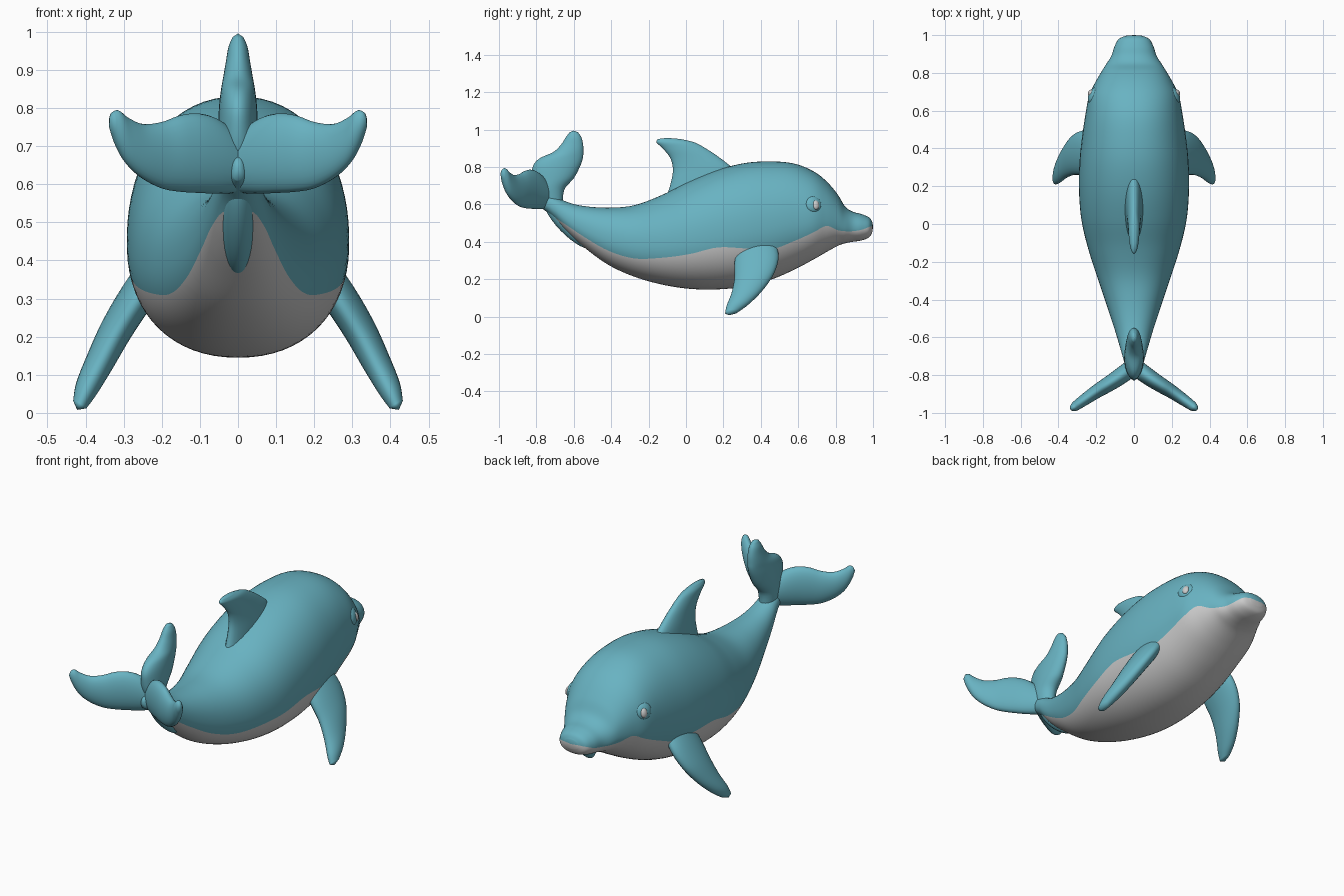
import bpy, bmesh, math
from mathutils import Vector, Matrix

if "Cube" in bpy.data.objects:
    bpy.data.objects.remove(bpy.data.objects["Cube"])


def material(name, rgb):
    m = bpy.data.materials.new(name)
    m.diffuse_color = (*rgb, 1)
    m.use_nodes = True
    m.node_tree.nodes["Principled BSDF"].inputs["Base Color"].default_value = m.diffuse_color
    return m


TEAL = material("teal skin", (0.14, 0.45, 0.54))
GREY = material("pale grey belly", (0.60, 0.60, 0.60))


def smooth_rows(rows, n):
    """Catmull-Rom resampling of a table of stations."""
    out = []
    for i in range(len(rows) - 1):
        p0, p1 = rows[max(i - 1, 0)], rows[i]
        p2, p3 = rows[i + 1], rows[min(i + 2, len(rows) - 1)]
        for k in range(n):
            t = k / n
            out.append([0.5 * (2 * b + (c - a) * t + (2 * a - 5 * b + 4 * c - d) * t * t
                               + (3 * b - a - 3 * c + d) * t ** 3)
                        for a, b, c, d in zip(p0, p1, p2, p3)])
    out.append(list(rows[-1]))
    return out


def loft(name, rings, start, end, mats, rule=lambda i, j: 0):
    """Skin closed rings and close both ends with a pole."""
    bm = bmesh.new()
    vs = [[bm.verts.new(p) for p in r] for r in rings]
    n = len(vs[0])
    for i in range(len(vs) - 1):
        for j in range(n):
            f = bm.faces.new((vs[i][j], vs[i][(j + 1) % n], vs[i + 1][(j + 1) % n], vs[i + 1][j]))
            f.material_index = rule(i, j)
    for ring, pole, i in ((vs[0], start, 0), (vs[-1], end, len(vs) - 1)):
        p = bm.verts.new(pole)
        for j in range(n):
            f = bm.faces.new((ring[j], ring[(j + 1) % n], p))
            f.material_index = rule(i, j)
    bmesh.ops.recalc_face_normals(bm, faces=bm.faces)
    return finish(name, bm, mats)


def finish(name, bm, mats):
    for f in bm.faces:
        f.smooth = True
    me = bpy.data.meshes.new(name)
    bm.to_mesh(me)
    bm.free()
    for m in mats:
        me.materials.append(m)
    ob = bpy.data.objects.new(name, me)
    bpy.context.collection.objects.link(ob)
    return ob


def blade(name, rows, chord, normal, tip, side=1):
    """Fin from stations (x, y, z, half chord, half thickness)."""
    chord, normal = Vector(chord).normalized(), Vector(normal).normalized()
    rings = []
    for x, y, z, h, th in smooth_rows(rows, 5):
        ring = []
        for k in range(28):
            a = 2 * math.pi * k / 28
            p = Vector((x, y, z)) + chord * h * math.cos(a) + normal * th * math.sin(a)
            ring.append((p.x * side, p.y, p.z))
        rings.append(ring)
    x, y, z = rows[0][:3]
    loft(name, rings, (x * side, y, z), (tip[0] * side, tip[1], tip[2]), [TEAL])


def ellipsoid(name, centre, rot, radii, mat):
    bm = bmesh.new()
    bmesh.ops.create_uvsphere(bm, u_segments=28, v_segments=16, radius=1)
    bm.transform(Matrix.Translation(centre) @ rot.to_4x4() @ Matrix.Diagonal((*radii, 1)))
    return finish(name, bm, [mat])


# Body: y, top z, bottom z, half width, height of the colour edge
BODY = [
    (-.82, .665, .61, .015, .5), (-.78, .68, .585, .04, .5), (-.72, .655, .54, .055, .535),
    (-.64, .615, .455, .078, .49), (-.55, .592, .375, .105, .43), (-.42, .583, .28, .148, .355),
    (-.28, .595, .215, .195, .312), (-.13, .65, .172, .243, .315), (.02, .725, .149, .278, .335),
    (.17, .785, .146, .291, .37), (.32, .822, .162, .289, .365), (.46, .83, .2, .275, .362),
    (.58, .818, .252, .257, .405), (.68, .778, .305, .238, .45), (.75, .725, .345, .205, .485),
    (.81, .655, .378, .17, .463), (.85, .59, .392, .145, .457), (.89, .562, .4, .12, .457),
    (.94, .548, .408, .103, .465), (.98, .53, .425, .08, .48), (.997, .505, .455, .04, .485)]
P, UP, LOW = 0.92, 40, 28


def spow(v, p):
    return math.copysign(abs(v) ** p, v)


stations = smooth_rows(BODY, 6)
rings = []
for y, top, bot, w, zb in stations:
    zc = bot + 0.46 * (top - bot)
    d = zb - zc
    d /= (top - zc) if d > 0 else (zc - bot)
    a0 = math.asin(spow(max(-.97, min(.97, d)), 1 / P))
    # the colour edge always falls on a vertex row
    angles = [a0 + (math.pi - 2 * a0) * k / UP for k in range(UP)]
    angles += [math.pi - a0 + (math.pi + 2 * a0) * k / LOW for k in range(LOW)]
    ring = []
    for a in angles:
        s = math.sin(a)
        ring.append((w * spow(math.cos(a), P), y,
                     zc + spow(s, P) * ((top - zc) if s > 0 else (zc - bot))))
    rings.append(ring)
loft("body", rings, (0, -.83, .64), (0, 1.0, .482), [TEAL, GREY],
     lambda i, j: 1 if j >= UP and stations[i][0] > -.71 else 0)

# Teal keel under the tail root
ellipsoid("tail_keel", Vector((0, -.625, .505)), Matrix.Rotation(math.radians(-46), 3, 'X'),
          (.05, .19, .064), TEAL)


def upright(rows):
    """Vertical fin stations from z, rear y, front y, half thickness."""
    return [(0, (a + b) / 2, z, (b - a) / 2, t) for z, a, b, t in rows]


# Dorsal fin
blade("dorsal_fin", upright([
    (.62, -.11, .28, .055), (.72, -.08, .275, .05), (.79, -.07, .25, .043), (.85, -.085, .18, .036),
    (.9, -.125, .105, .031), (.932, -.158, .045, .026), (.95, -.15, -.03, .014)]),
    (0, 1, 0), (1, 0, 0), (0, -.1, .956))

# Upright tail lobe
blade("tail_upper_lobe", upright([
    (.6, -.77, -.66, .04), (.68, -.805, -.65, .05), (.74, -.82, -.6, .052), (.8, -.82, -.568, .05),
    (.845, -.785, -.552, .045), (.88, -.71, -.549, .039), (.92, -.668, -.55, .032),
    (.96, -.642, -.56, .025), (.986, -.622, -.578, .014)]),
    (0, 1, 0), (1, 0, 0), (0, -.6, .995))

# Side flukes: x, y, bottom z, top z, half thickness
FLUKE = [(-.01, -.745, .578, .72, .045), (.05, -.79, .575, .768, .045), (.1, -.825, .577, .785, .043),
         (.15, -.857, .58, .781, .04), (.2, -.888, .589, .763, .036), (.25, -.922, .615, .758, .032),
         (.29, -.95, .652, .775, .028), (.315, -.968, .695, .794, .024), (.33, -.979, .735, .788, .015)]
# Flippers: x, y, z, half chord, half thickness
FLIPPER = [(.2, .375, .40, .1, .045), (.262, .378, .31, .118, .046), (.318, .365, .22, .106, .043),
           (.362, .327, .135, .084, .038), (.397, .278, .065, .061, .031), (.415, .243, .022, .034, .02)]

for side, tag in ((1, "right"), (-1, "left")):
    blade("fluke_" + tag, [(x, y, (a + b) / 2, (b - a) / 2, t) for x, y, a, b, t in FLUKE],
          (0, 0, 1), (.59, .81, 0), (.337, -.985, .765), side)
    blade("flipper_" + tag, FLIPPER, (0, 1, .1), (.87, 0, .49), (.422, .233, .008), side)

    # Eye: teal lid mound with a pale disc
    out = Vector((.9 * side, .36, .25)).normalized()
    rot = out.to_track_quat('Z', 'Y').to_matrix()
    at = Vector((.215 * side, .68, .60))
    ellipsoid("eyelid_" + tag, at, rot, (.046, .046, .024), TEAL)
    ellipsoid("eye_" + tag, at + out * .015 + Vector((0, .008, -.006)), rot, (.019, .026, .014), GREY)
